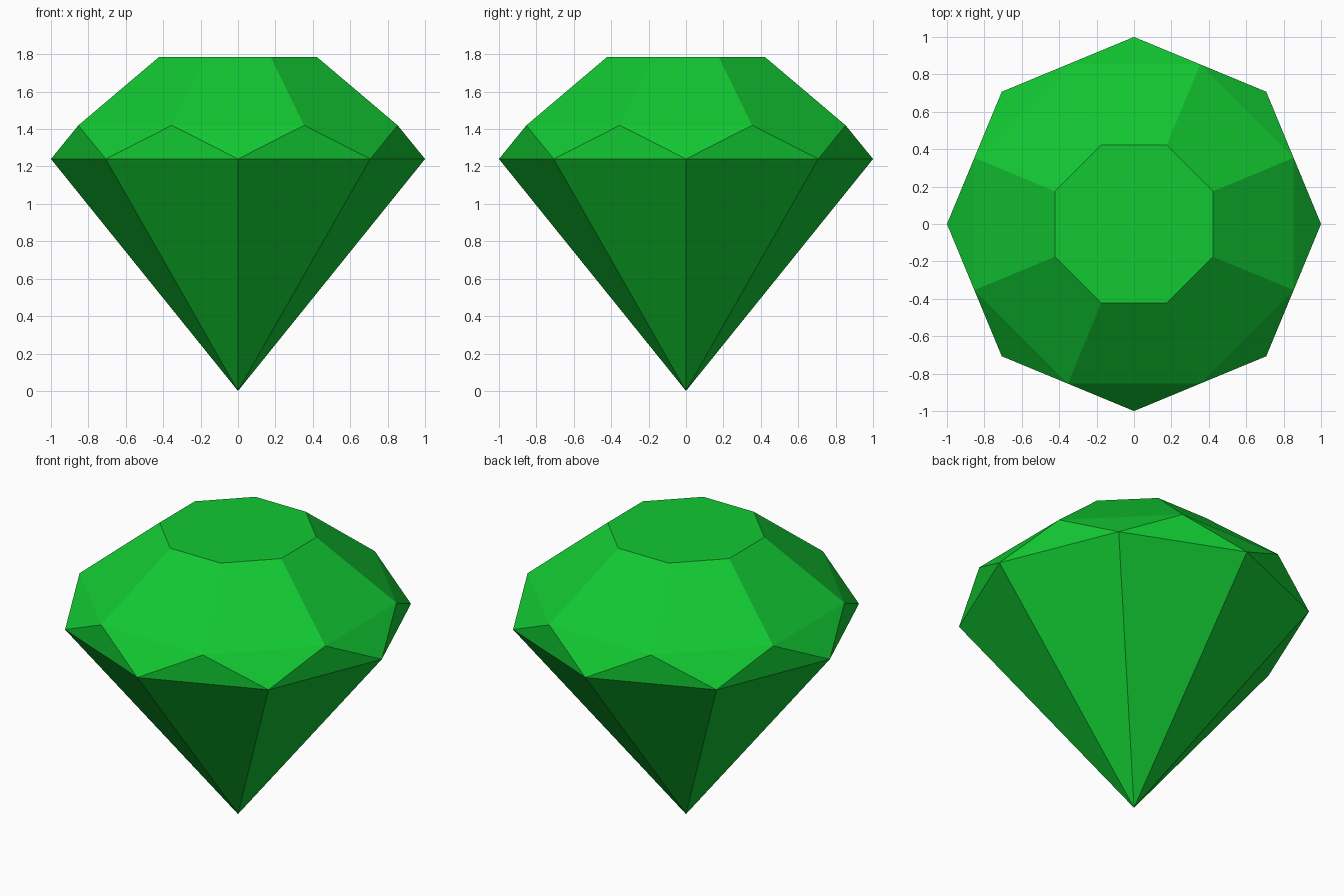
import bpy, bmesh, math

if "Cube" in bpy.data.objects:
    bpy.data.objects.remove(bpy.data.objects["Cube"])

SIDES = 8
GIRDLE_Z, STAR_Z, TABLE_Z = 1.24, 1.42, 1.785
APOTHEM = math.cos(math.pi / SIDES)

green = bpy.data.materials.new("emerald green")
green.diffuse_color = (0.006, 0.58, 0.032, 1)
green.use_nodes = True
green.node_tree.nodes["Principled BSDF"].inputs["Base Color"].default_value = green.diffuse_color

bm = bmesh.new()


def ring(radius, z, turn):
    """Octagon of vertices; turn is a fraction of one side."""
    step = 2 * math.pi / SIDES
    return [bm.verts.new((radius * math.cos((i + turn) * step),
                          radius * math.sin((i + turn) * step), z))
            for i in range(SIDES)]


tip = bm.verts.new((0, 0, 0))
girdle = ring(1.0, GIRDLE_Z, 0)
star = ring(APOTHEM, STAR_Z, 0.5)
table = ring(APOTHEM * 0.495, TABLE_Z, 0.5)

for i in range(SIDES):
    j = (i + 1) % SIDES
    bm.faces.new((tip, girdle[j], girdle[i]))                 # pavilion facet
    bm.faces.new((girdle[i], girdle[j], star[i]))             # upright girdle facet
    bm.faces.new((girdle[i], star[i], star[i - 1]))           # lower crown facet
    bm.faces.new((star[i - 1], star[i], table[i], table[i - 1]))  # main crown facet
bm.faces.new(table)                                           # flat table on top

bmesh.ops.recalc_face_normals(bm, faces=bm.faces)
mesh = bpy.data.meshes.new("cut_gem")
bm.to_mesh(mesh)
bm.free()
mesh.materials.append(green)
gem = bpy.data.objects.new("cut_gem", mesh)
bpy.context.collection.objects.link(gem)
